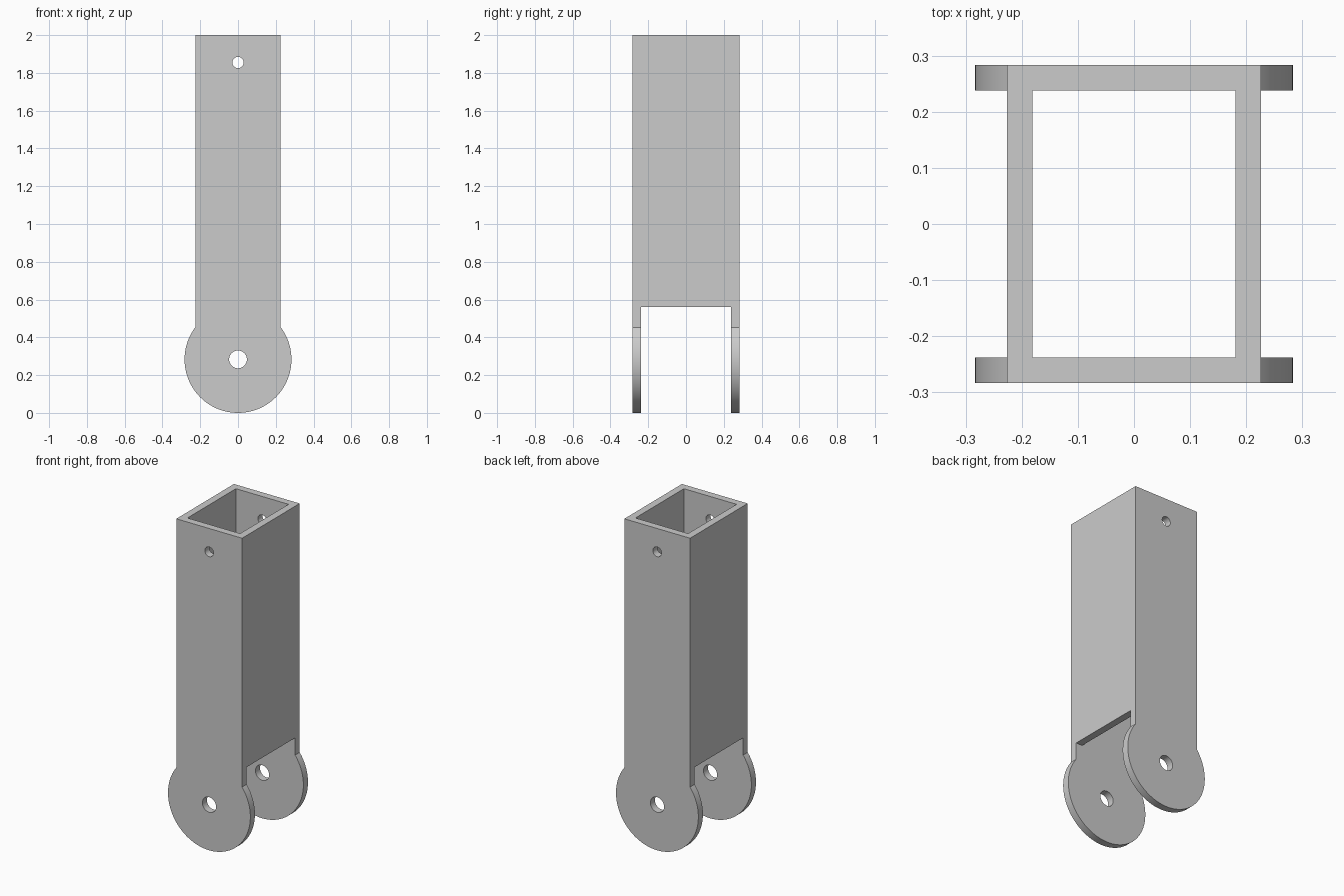
import bpy, bmesh
from math import sin, cos, asin, pi
from mathutils import Matrix, Vector

if "Cube" in bpy.data.objects:
    bpy.data.objects.remove(bpy.data.objects["Cube"], do_unlink=True)

HALF_W, HALF_D, WALL, TOP = 0.226, 0.283, 0.045, 2.0
LUG_R, GAP_TOP = 0.283, 0.56

grey = bpy.data.materials.new("plain_grey")
grey.use_nodes = True
colour = (0.6, 0.6, 0.6, 1)
grey.diffuse_color = colour
grey.node_tree.nodes["Principled BSDF"].inputs["Base Color"].default_value = colour


def add_object(name, bm):
    bmesh.ops.recalc_face_normals(bm, faces=bm.faces)
    mesh = bpy.data.meshes.new(name)
    bm.to_mesh(mesh)
    bm.free()
    mesh.materials.append(grey)
    obj = bpy.data.objects.new(name, mesh)
    bpy.context.collection.objects.link(obj)
    return obj


def box(name, half_x, half_y, z0, z1):
    bm = bmesh.new()
    size = Matrix.Diagonal((2 * half_x, 2 * half_y, z1 - z0, 1))
    bmesh.ops.create_cube(bm, size=1, matrix=Matrix.Translation((0, 0, (z0 + z1) / 2)) @ size)
    return add_object(name, bm)


def pin(name, radius, z, segments=48):
    bm = bmesh.new()
    place = Matrix.Translation((0, 0, z)) @ Matrix.Rotation(pi / 2, 4, "X")
    bmesh.ops.create_cone(bm, cap_ends=True, segments=segments, radius1=radius,
                          radius2=radius, depth=1, matrix=place)
    return add_object(name, bm)


# Solid body: straight sides that flow into a round end, extruded front to back
start = pi / 2 - asin(HALF_W / LUG_R)
steps = 96
sweep = pi + 2 * start
points = [(HALF_W, TOP)]
for i in range(steps + 1):
    a = start - sweep * i / steps
    points.append((LUG_R * cos(a), LUG_R + LUG_R * sin(a)))
points.append((-HALF_W, TOP))
bm = bmesh.new()
face = bm.faces.new([bm.verts.new((x, -HALF_D, z)) for x, z in points])
extruded = bmesh.ops.extrude_face_region(bm, geom=[face])["geom"]
bmesh.ops.translate(bm, vec=Vector((0, 2 * HALF_D, 0)),
                    verts=[g for g in extruded if isinstance(g, bmesh.types.BMVert)])
body = add_object("hollow_leg_with_lugs", bm)

# Cutters: gap between the lugs, square bore, pivot hole and fixing hole
cutters = [
    box("lug_gap_cutter", 0.5, HALF_D - WALL, -0.1, GAP_TOP),
    box("bore_cutter", HALF_W - WALL, HALF_D - WALL, GAP_TOP - 0.05, TOP + 0.1),
    pin("pivot_hole_cutter", 0.047, LUG_R),
    pin("fixing_hole_cutter", 0.03, 1.855),
]
bpy.context.view_layer.objects.active = body
body.select_set(True)
for cutter in cutters:
    cutter.hide_render = True
    mod = body.modifiers.new(cutter.name, "BOOLEAN")
    mod.operation = "DIFFERENCE"
    mod.solver = "EXACT"
    mod.object = cutter
    bpy.ops.object.modifier_apply(modifier=mod.name)
    bpy.data.objects.remove(cutter, do_unlink=True)

# Smooth the round edges, keep the corners sharp
bpy.ops.object.shade_smooth_by_angle(angle=pi / 6)
